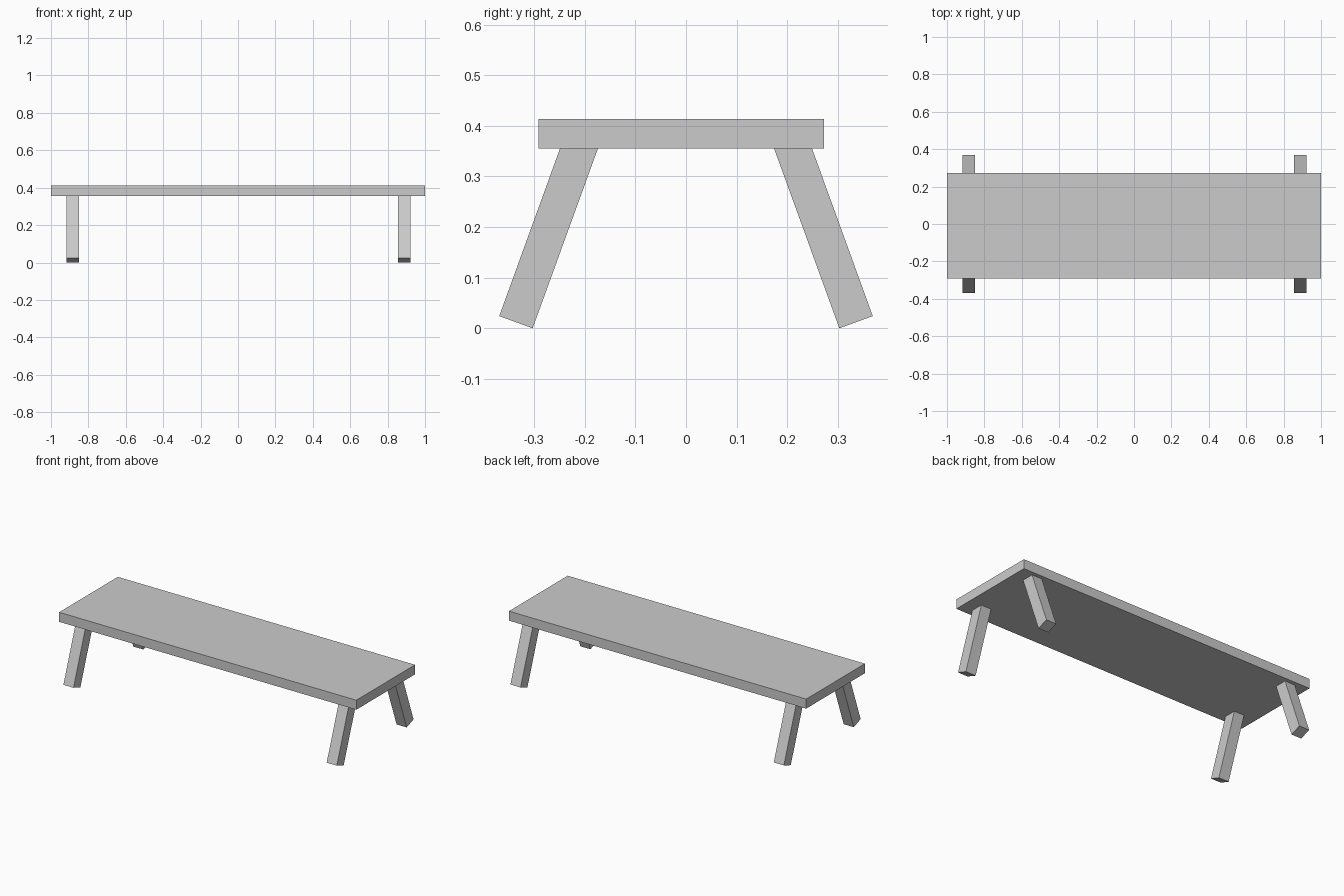
import bpy
import bmesh

if "Cube" in bpy.data.objects:
    bpy.data.objects.remove(bpy.data.objects["Cube"])


def prism(name, profile, x0, x1):
    """Extrude a (y, z) profile along x from x0 to x1."""
    mesh = bpy.data.meshes.new(name)
    bm = bmesh.new()
    face = bm.faces.new([bm.verts.new((x0, y, z)) for y, z in profile])
    ext = bmesh.ops.extrude_face_region(bm, geom=[face])
    verts = [v for v in ext["geom"] if isinstance(v, bmesh.types.BMVert)]
    bmesh.ops.translate(bm, verts=verts, vec=(x1 - x0, 0, 0))
    bmesh.ops.recalc_face_normals(bm, faces=bm.faces)
    bm.to_mesh(mesh)
    bm.free()
    obj = bpy.data.objects.new(name, mesh)
    bpy.context.collection.objects.link(obj)
    return obj


SEAT_BOTTOM, SEAT_TOP = 0.355, 0.413

# Seat plank, slightly deeper towards the front
prism("seat", [(-0.291, SEAT_BOTTOM), (0.273, SEAT_BOTTOM),
               (0.273, SEAT_TOP), (-0.291, SEAT_TOP)], -1.0, 1.0)

# Splayed legs: square-cut feet, tops cut flush with the seat underside
leg_profile = [(0.303, 0.0), (0.369, 0.024), (0.249, SEAT_BOTTOM), (0.174, SEAT_BOTTOM)]
LEG_HALF = 0.034
for side, cx in (("left", -0.883), ("right", 0.889)):
    for end, sy in (("front", -1), ("back", 1)):
        prism(f"{end}_{side}_leg", [(sy * y, z) for y, z in leg_profile],
              cx - LEG_HALF, cx + LEG_HALF)
